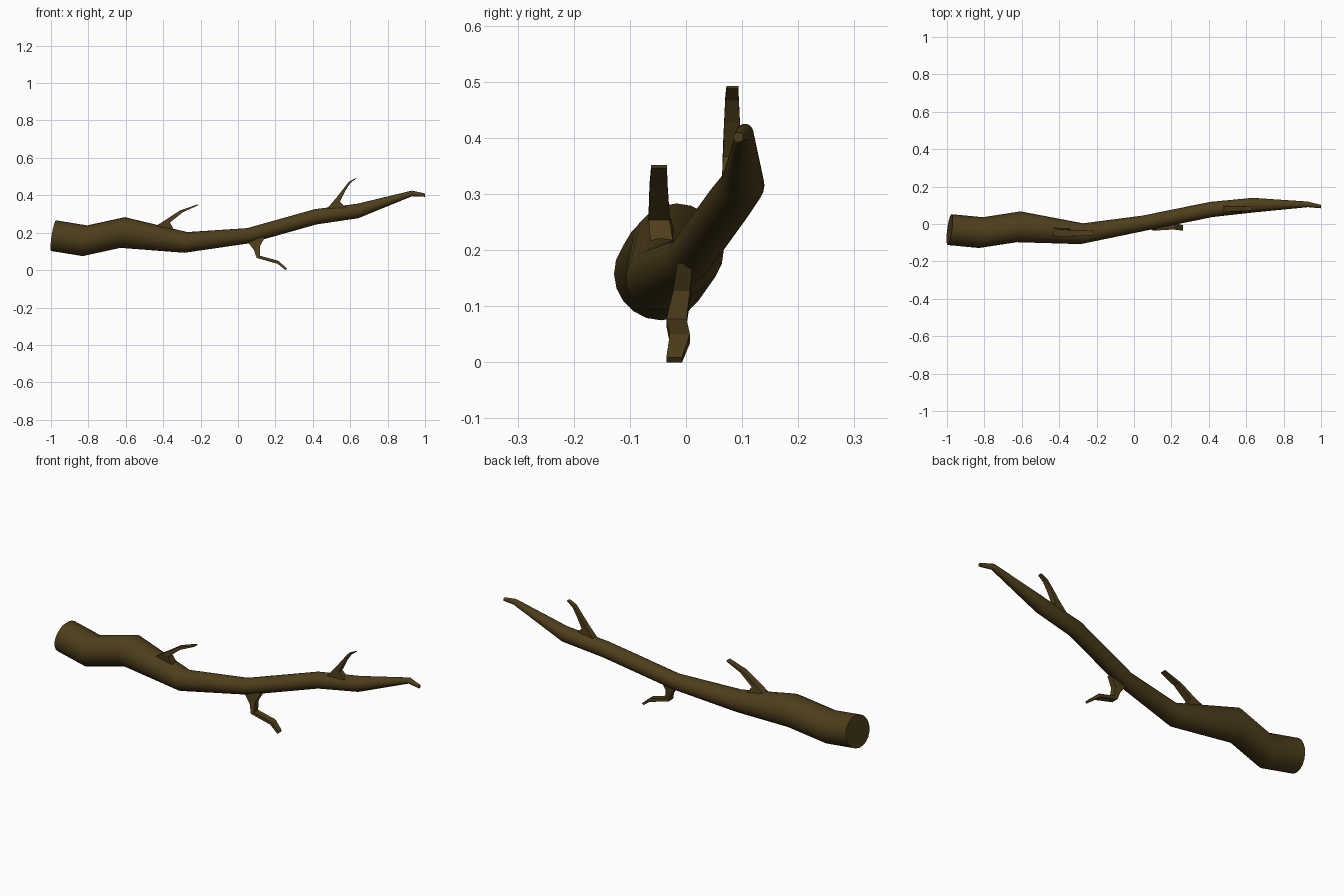
import bpy, math
from mathutils import Vector

if "Cube" in bpy.data.objects:
    bpy.data.objects.remove(bpy.data.objects["Cube"])

bark = bpy.data.materials.new("bark")
bark.diffuse_color = (0.075, 0.048, 0.011, 1)
bark.use_nodes = True
bark.node_tree.nodes["Principled BSDF"].inputs["Base Color"].default_value = bark.diffuse_color


def loft(name, rings):
    """Skin a list of equal-sized point rings and cap both ends."""
    n = len(rings[0])
    verts = [p for r in rings for p in r]
    faces = []
    for k in range(len(rings) - 1):
        for i in range(n):
            a, b = k * n + i, k * n + (i + 1) % n
            faces.append((a, b, b + n, a + n))
    last = (len(rings) - 1) * n
    faces.append(tuple(reversed(range(n))))
    faces.append(tuple(range(last, last + n)))
    mesh = bpy.data.meshes.new(name)
    mesh.from_pydata(verts, [], faces)
    mesh.materials.append(bark)
    obj = bpy.data.objects.new(name, mesh)
    bpy.context.collection.objects.link(obj)
    return obj


def round_ring(x, y, z, r, ty, tz, sides=20):
    """Circle facing (1, ty, tz)."""
    normal = Vector((1, ty, tz)).normalized()
    u = normal.cross(Vector((0, 0, 1))).normalized() * -1
    v = normal.cross(u)
    return [Vector((x, y, z)) + r * (math.cos(t) * u + math.sin(t) * v)
            for t in (2 * math.pi * i / sides for i in range(sides))]


def twig(name, stations):
    """Four-sided twig: upper/left edge, lower/right edge, y centre, half width."""
    rings = []
    for (x1, z1), (x2, z2), y, w in stations:
        rings.append([(x1, y - w, z1), (x2, y - w, z2),
                      (x2, y + w, z2), (x1, y + w, z1)])
    return loft(name, rings)


# Main limb: x, y, z, radius, ring tilt in y and z
limb = loft("main_limb", [round_ring(*s) for s in [
    (-0.986, -0.030, 0.187, 0.083, -0.13, -0.16),
    (-0.818, -0.046, 0.160, 0.083, -0.13, -0.15),
    (-0.617, -0.015, 0.204, 0.083, -0.12, -0.15),
    (-0.279, -0.052, 0.151, 0.056, -0.12, -0.15),
    (0.056, 0.005, 0.187, 0.041, 0.20, 0.18),
    (0.415, 0.078, 0.288, 0.041, 0.20, 0.12),
    (0.640, 0.101, 0.319, 0.039, 0.10, 0.05),
    (0.930, 0.105, 0.413, 0.015, 0.00, 0.05),
    (0.999, 0.093, 0.404, 0.009, -0.05, -0.05)]])
bpy.context.view_layer.objects.active = limb
limb.select_set(True)
bpy.ops.object.shade_smooth_by_angle(angle=math.radians(40))

# Twig near the thick end, pointing up
twig("upper_twig_thick_end", [
    ((-0.445, 0.235), (-0.325, 0.19), -0.040, 0.021),
    ((-0.400, 0.263), (-0.364, 0.257), -0.048, 0.019),
    ((-0.310, 0.322), (-0.294, 0.313), -0.049, 0.016),
    ((-0.214, 0.355), (-0.214, 0.349), -0.048, 0.014)])

# Crooked twig hanging down
twig("lower_twig", [
    ((0.040, 0.170), (0.145, 0.180), -0.002, 0.014),
    ((0.085, 0.110), (0.117, 0.130), -0.008, 0.015),
    ((0.100, 0.068), (0.117, 0.080), -0.017, 0.018),
    ((0.210, 0.037), (0.215, 0.053), -0.011, 0.018),
    ((0.255, 0.003), (0.262, 0.012), -0.021, 0.014)])
# Twig near the thin end, pointing up
twig("upper_twig_thin_end", [
    ((0.470, 0.325), (0.590, 0.325), 0.081, 0.017),
    ((0.528, 0.392), (0.545, 0.370), 0.081, 0.015),
    ((0.561, 0.435), (0.575, 0.430), 0.082, 0.014),
    ((0.594, 0.477), (0.602, 0.470), 0.082, 0.012),
    ((0.631, 0.495), (0.631, 0.491), 0.083, 0.011)])

# Rest the lowest point on the ground
low = min(v.co.z for o in bpy.data.objects for v in o.data.vertices)
for o in bpy.data.objects:
    for v in o.data.vertices:
        v.co.z -= low
# Make normals face outward
import bmesh
for o in bpy.data.objects:
    bm = bmesh.new()
    bm.from_mesh(o.data)
    bmesh.ops.recalc_face_normals(bm, faces=bm.faces)
    bm.to_mesh(o.data)
    bm.free()
